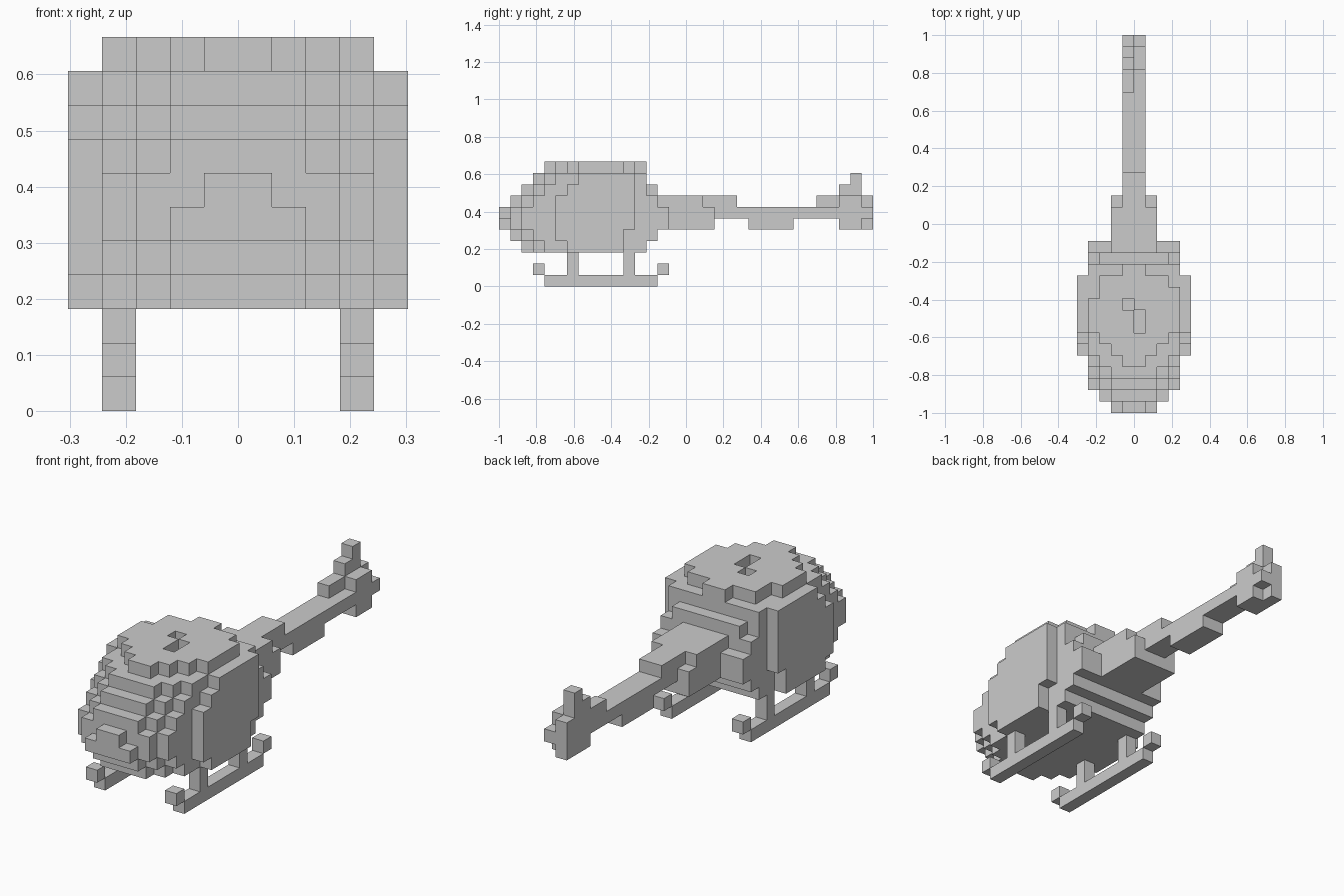
import bpy, bmesh
from mathutils import Vector

if "Cube" in bpy.data.objects:
    bpy.data.objects.remove(bpy.data.objects["Cube"])

V = 2 / 33  # block size


def blocks(*boxes):
    """Set of grid cells from (x0, x1, y0, y1, z0, z1) boxes, ends exclusive."""
    return {(i, j, k) for x0, x1, y0, y1, z0, z1 in boxes
            for i in range(x0, x1) for j in range(y0, y1) for k in range(z0, z1)}


def build(name, cells):
    """Skin a set of cells with its outer faces only, merging flat areas."""
    bm = bmesh.new()
    verts = {}

    def vert(p):
        if p not in verts:
            verts[p] = bm.verts.new((p[0] * V, p[1] * V - 1, p[2] * V))
        return verts[p]

    for c in sorted(cells):
        for axis in range(3):
            for side in (0, 1):
                n = list(c)
                n[axis] += 2 * side - 1
                if tuple(n) in cells:
                    continue
                a, b = (axis + 1) % 3, (axis + 2) % 3
                quad = []
                for da, db in ((0, 0), (1, 0), (1, 1), (0, 1)):
                    p = list(c)
                    p[axis] += side
                    p[a] += da
                    p[b] += db
                    quad.append(vert(tuple(p)))
                bm.faces.new(quad if side else quad[::-1])
    bmesh.ops.dissolve_limit(bm, angle_limit=0.01, verts=bm.verts[:], edges=bm.edges[:])
    me = bpy.data.meshes.new(name)
    bm.to_mesh(me)
    bm.free()
    bpy.context.collection.objects.link(bpy.data.objects.new(name, me))


# Cabin: per layer, front and rear limit for each half width 1..5
layers = {
    3: ((2, 2, 3, 4, 6), (13, 13, 13, 13, 11)),
    4: ((1, 1, 2, 3, 5), (14, 14, 14, 14, 11)),
    5: ((0, 0, 1, 2, 5), (15, 15, 15, 15, 12)),
    6: ((0, 1, 1, 2, 5), (15, 15, 15, 15, 12)),
    7: ((1, 1, 2, 3, 5), (14, 14, 14, 14, 12)),
    8: ((2, 2, 3, 4, 6), (14, 14, 14, 13, 12)),
    9: ((3, 3, 4, 5, 7), (13, 13, 13, 13, 12)),
    10: ((4, 5, 6, 7), (13, 12, 12, 11)),
}
cabin = set()
for k, (front, rear) in layers.items():
    for w, (f, r) in enumerate(zip(front, rear)):
        cabin |= blocks((w, w + 1, f, r, k, k + 1), (-w - 1, -w, f, r, k, k + 1))
# Rotor socket in the roof and the uneven roof corner
cabin -= blocks((-1, 0, 9, 10, 10, 11), (0, 1, 7, 9, 10, 11), (-4, -3, 10, 11, 10, 11))
build("cabin", cabin)

# Tail boom, wide root then thin beam with a lower rib
build("tail_boom", blocks((-2, 2, 15, 19, 5, 7), (-2, 2, 14, 18, 7, 8), (-1, 1, 18, 21, 7, 8),
                          (-1, 1, 19, 30, 6, 7), (-1, 1, 22, 26, 5, 6)))

# Tail fin with its stepped top on the left half
build("tail_fin", blocks((-1, 1, 30, 33, 6, 7), (-1, 1, 30, 32, 5, 8), (-1, 0, 32, 33, 5, 8),
                         (-1, 0, 28, 30, 7, 8), (-1, 0, 30, 32, 8, 9), (-1, 0, 31, 32, 9, 10)))

# Landing skids with upturned ends and two struts each
for name, x in (("left_skid", -4), ("right_skid", 3)):
    build(name, blocks((x, x + 1, 4, 14, 0, 1), (x, x + 1, 3, 4, 1, 2), (x, x + 1, 14, 15, 1, 2),
                       (x, x + 1, 6, 7, 1, 3), (x, x + 1, 11, 12, 1, 3)))
